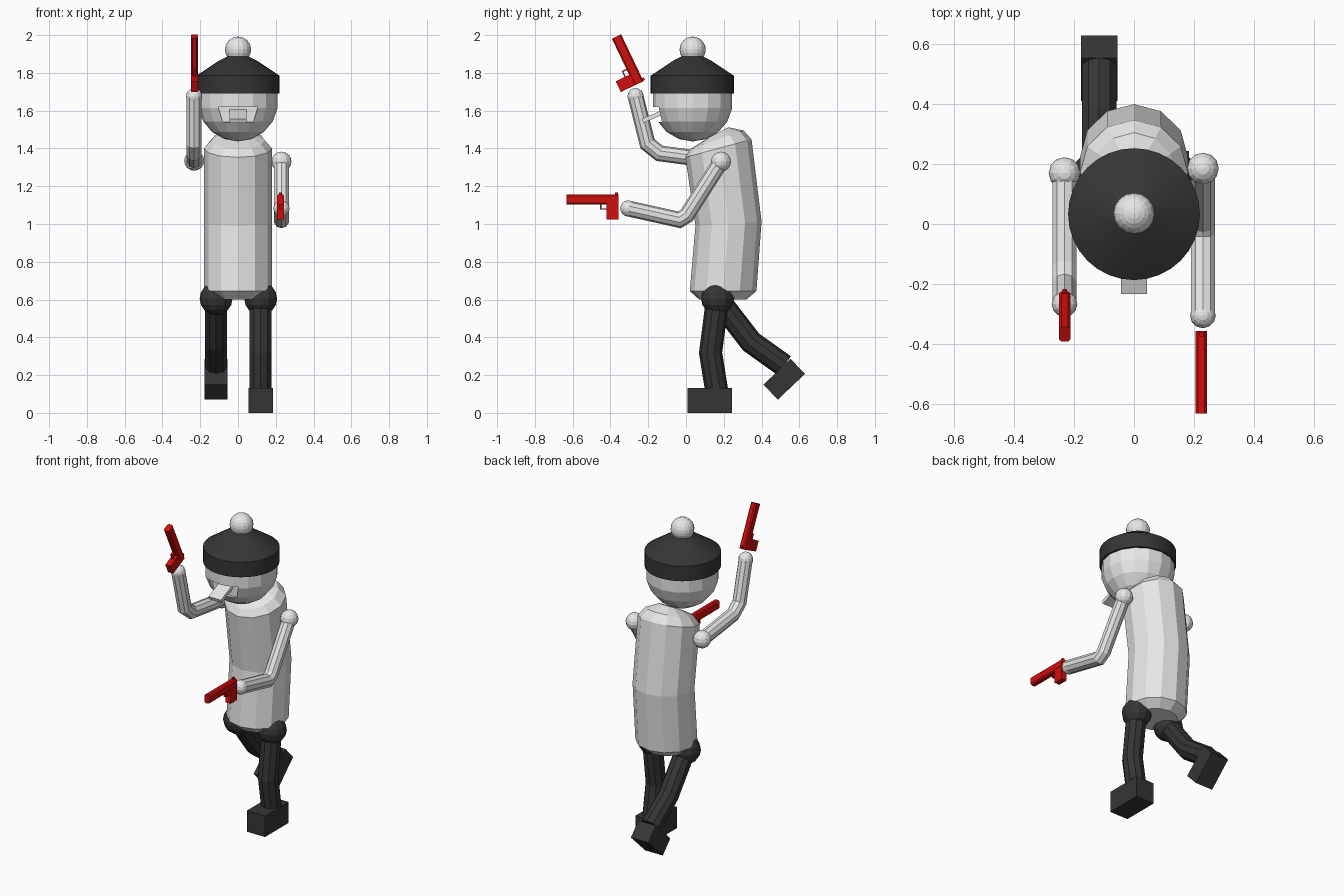
import bpy, bmesh, math
from mathutils import Vector, Matrix

if "Cube" in bpy.data.objects:
    bpy.data.objects.remove(bpy.data.objects["Cube"])


def material(name, rgb):
    m = bpy.data.materials.new(name)
    m.diffuse_color = (*rgb, 1)
    m.use_nodes = True
    m.node_tree.nodes["Principled BSDF"].inputs["Base Color"].default_value = m.diffuse_color
    return m


GREY = material("light grey", (0.8, 0.8, 0.8))
BLACK = material("black", (0.036, 0.036, 0.036))
RED = material("red", (0.64, 0.004, 0.004))


def finish(name, bm, mat):
    bmesh.ops.recalc_face_normals(bm, faces=bm.faces[:])
    mesh = bpy.data.meshes.new(name)
    bm.to_mesh(mesh)
    bm.free()
    mesh.materials.append(mat)
    ob = bpy.data.objects.new(name, mesh)
    bpy.context.collection.objects.link(ob)
    return ob


def loft(name, x, rings, sides, mat):
    """Skin elliptical rings given as (front yz, back yz, half width in x)."""
    bm = bmesh.new()
    loops = []
    for f, b, hw in rings:
        f, b = Vector((x, *f)), Vector((x, *b))
        c, h = (f + b) / 2, (b - f) / 2
        loops.append([bm.verts.new(c + h * math.cos(a) + Vector((hw * math.sin(a), 0, 0)))
                      for a in (math.tau * i / sides for i in range(sides))])
    for p, q in zip(loops, loops[1:]):
        for i in range(sides):
            j = (i + 1) % sides
            bm.faces.new((p[i], p[j], q[j], q[i]))
    bm.faces.new(loops[0])
    bm.faces.new(loops[-1])
    return finish(name, bm, mat)


def tube(name, x, path, r, mat, sides=10):
    """Mitred tube along a path in the side plane."""
    pts = [Vector(p) for p in path]
    rings = []
    for i, p in enumerate(pts):
        a = (p - pts[i - 1]).normalized() if i else None
        b = (pts[i + 1] - p).normalized() if i + 1 < len(pts) else None
        t = ((a or b) + (b or a)).normalized()
        n = Vector((-t.y, t.x)) * r / t.dot(a or b)
        rings.append((p + n, p - n, r))
    return loft(name, x, rings, sides, mat)


def ball(name, loc, r, mat, seg=12, rings=8):
    bm = bmesh.new()
    bmesh.ops.create_uvsphere(bm, u_segments=seg, v_segments=rings, radius=r,
                              matrix=Matrix.Translation(loc))
    return finish(name, bm, mat)


def box(name, x, w, y0, y1, z0, z1, mat, angle=0, pivot=(0, 0), to=None, bevel=0):
    """Box turned by angle about x round a pivot, which is then moved to 'to'."""
    to = to or pivot
    bm = bmesh.new()
    bmesh.ops.create_cube(bm, size=1)
    bmesh.ops.scale(bm, vec=(w, y1 - y0, z1 - z0), verts=bm.verts)
    if bevel:
        long_edges = [e for e in bm.edges
                      if abs(e.verts[0].co.y - e.verts[1].co.y) > 1e-4]
        bmesh.ops.bevel(bm, geom=long_edges, offset=bevel, segments=1, affect='EDGES')
    m = (Matrix.Translation((x, *to)) @ Matrix.Rotation(angle, 4, 'X')
         @ Matrix.Translation((0, (y0 + y1) / 2 - pivot[0], (z0 + z1) / 2 - pivot[1])))
    bm.transform(m)
    return finish(name, bm, mat)


# Torso: bent, leaning capsule
loft("torso", 0, [((0.07, 0.60), (0.32, 0.60), 0.13),
                  ((0.02, 0.645), (0.373, 0.645), 0.18),
                  ((0.05, 0.99), (0.40, 1.013), 0.18),
                  ((-0.003, 1.353), (0.347, 1.448), 0.18),
                  ((0.02, 1.395), (0.305, 1.495), 0.14),
                  ((0.12, 1.458), (0.225, 1.512), 0.06)], 12, GREY)

# Head with a mouth opening cut out of the front
head = ball("head", (0, 0.035, 1.65), 0.213, GREY, 16, 9)
cutter = box("mouth_cutter", 0, 0.21, -0.4, -0.12, 1.54, 1.62, GREY)
for v in cutter.data.vertices:
    if v.co.z < 1.58:
        v.co.x *= 0.77
mod = head.modifiers.new("mouth", 'BOOLEAN')
mod.operation = 'DIFFERENCE'
mod.object = cutter
bpy.context.view_layer.objects.active = head
bpy.ops.object.modifier_apply(modifier="mouth")
bpy.data.objects.remove(cutter)
box("tongue", 0, 0.088, -0.235, -0.11, 1.56, 1.583, GREY,
    math.radians(23), (-0.17, 1.572))

# Hat with bobble
hat = loft("hat", 0, [((0.033 - r, z), (0.033 + r, z), r) for r, z in
                      ((0.2, 1.69), (0.22, 1.69), (0.22, 1.785), (0.10, 1.865),
                       (0.05, 1.89))], 32, BLACK)
bpy.context.view_layer.objects.active = hat
hat.select_set(True)
bpy.ops.object.shade_smooth_by_angle(angle=math.radians(20))
hat.select_set(False)
ball("hat_bobble", (0, 0.035, 1.923), 0.069, GREY, 16, 12)

# Arms: right one held forward, left one raised
arms = {"right": (0.23, [(0.185, 1.33), (0.003, 1.045), (-0.035, 1.022), (-0.305, 1.082)]),
        "left": (-0.232, [(0.17, 1.335), (0.018, 1.353), (-0.14, 1.374),
                          (-0.204, 1.425), (-0.267, 1.676)])}
for side, (x, path) in arms.items():
    ball(side + "_shoulder", (x, *path[0]), 0.053, GREY)
    tube(side + "_arm", x, path, 0.042, GREY)
    ball(side + "_hand", (x, *path[-1]), 0.043, GREY)

# Legs: right one standing, left one kicked back
legs = {"right": (0.12, [(0.167, 0.605), (0.13, 0.318), (0.165, 0.10)]),
        "left": (-0.116, [(0.167, 0.605), (0.345, 0.375), (0.52, 0.25)])}
for side, (x, path) in legs.items():
    ball(side + "_hip", (x, *path[0]), 0.087, BLACK)
    tube(side + "_leg", x, path, 0.061, BLACK)
box("right_shoe", 0.12, 0.128, 0.008, 0.243, 0, 0.133, BLACK)
box("left_shoe", -0.116, 0.123, -0.099, 0.099, -0.055, 0.055, BLACK,
    math.radians(43.5), (0, 0), (0.52, 0.178))

# Pistols, both built level and then turned about the top rear corner
corner = (-0.357, 1.157)
for side, x, angle, to in (("right", 0.225, 0, corner),
                           ("left", -0.231, math.radians(-64.5), (-0.225, 1.756))):
    for part, w, y0, y1, z0, z1, bev in (
            ("barrel", 0.038, -0.632, -0.357, 1.103, 1.157, 0.008),
            ("grip", 0.036, -0.42, -0.357, 1.024, 1.11, 0),
            ("hammer", 0.014, -0.375, -0.36, 1.15, 1.167, 0),
            ("guard_front", 0.014, -0.455, -0.448, 1.076, 1.105, 0),
            ("guard_bottom", 0.014, -0.455, -0.415, 1.076, 1.083, 0)):
        box(f"{side}_pistol_{part}", x, w, y0, y1, z0, z1, RED, angle, corner, to, bev)
